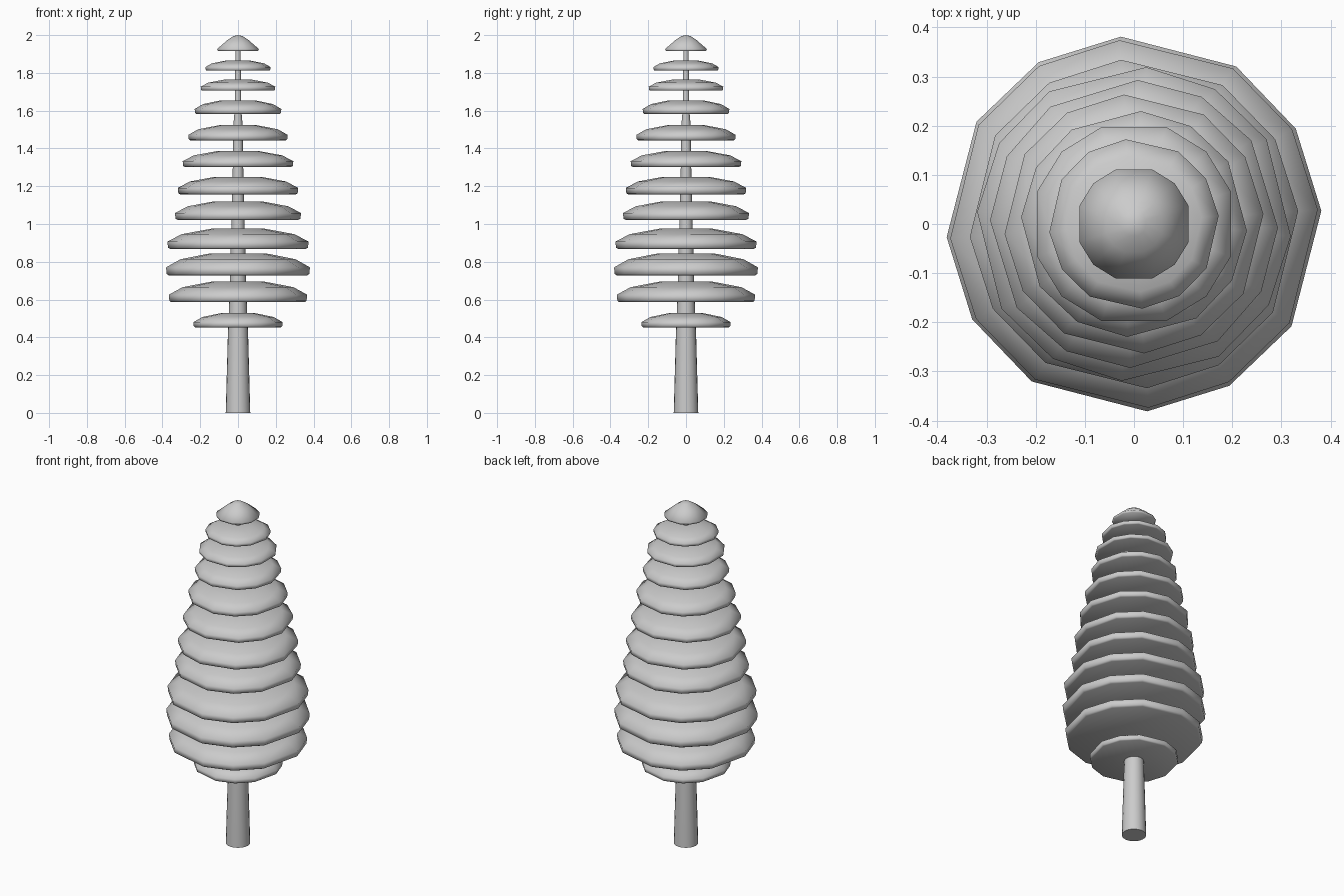
import bpy, bmesh
from math import cos, sin, radians

if "Cube" in bpy.data.objects:
    bpy.data.objects.remove(bpy.data.objects["Cube"])

# Mid grey finish shared by all parts
grey = bpy.data.materials.new("mid_grey")
grey.diffuse_color = (.51, .51, .51, 1)
grey.use_nodes = True
grey.node_tree.nodes["Principled BSDF"].inputs["Base Color"].default_value = grey.diffuse_color


def loft(name, rings, smooth_angle, cap_point=None):
    """Skin a stack of vertex rings into a closed solid."""
    bm = bmesh.new()
    loops = [[bm.verts.new(p) for p in ring] for ring in rings]
    n = len(loops[0])
    bm.faces.new(loops[0][::-1])
    for a, b in zip(loops, loops[1:]):
        for i in range(n):
            j = (i + 1) % n
            bm.faces.new((a[i], a[j], b[j], b[i]))
    if cap_point:
        tip = bm.verts.new(cap_point)
        for i in range(n):
            bm.faces.new((loops[-1][i], loops[-1][(i + 1) % n], tip))
    else:
        bm.faces.new(loops[-1])
    bmesh.ops.recalc_face_normals(bm, faces=bm.faces)
    mesh = bpy.data.meshes.new(name)
    bm.to_mesh(mesh)
    bm.free()
    mesh.materials.append(grey)
    ob = bpy.data.objects.new(name, mesh)
    bpy.context.collection.objects.link(ob)
    bpy.context.view_layer.objects.active = ob
    ob.select_set(True)
    bpy.ops.object.shade_smooth_by_angle(angle=radians(smooth_angle))
    ob.select_set(False)
    return ob


def ring(r, z, angles):
    return [(r * cos(radians(a)), r * sin(radians(a)), z) for a in angles]


def corner_angles(turn):
    """Twelve-sided rounded square: three points per corner."""
    return [turn + q * 90 + d for q in range(4) for d in (-26.5, 0, 26.5)]


# Tapered trunk
trunk = [(.065, 0), (.054, .40), (.046, .60), (.042, .75), (.035, 1.0),
         (.028, 1.28), (.024, 1.53), (.018, 1.60), (.013, 1.94)]
loft("trunk", [ring(r, z, [i * 360 / 20 for i in range(20)]) for r, z in trunk], 30)

# Foliage tiers: radius, bottom, top, turn
tiers = [(.237, .453, .528, 31), (.368, .586, .695, 31), (.382, .728, .845, 30.5),
         (.375, .868, .975, 31), (.335, 1.022, 1.120, 31), (.320, 1.157, 1.250, 59),
         (.293, 1.302, 1.386, 62), (.264, 1.443, 1.523, 31), (.230, 1.583, 1.655, 60),
         (.208, 1.706, 1.764, 45), (.173, 1.812, 1.865, 32)]
profile = [(.96, 0), (.99, .06), (1.0, .36), (.80, .73), (.38, 1.0)]
for k, (r, z0, z1, turn) in enumerate(tiers, 1):
    angles = corner_angles(turn)
    loft(f"foliage_tier_{k}",
         [ring(r * s, z0 + t * (z1 - z0), angles) for s, t in profile], 85)

# Pointed cap at the top
angles = corner_angles(45)
loft("foliage_tip", [ring(r, z, angles) for r, z in
                     [(.112, 1.915), (.117, 1.926), (.060, 1.973), (.025, 1.995)]],
     85, (0, 0, 2.0))
